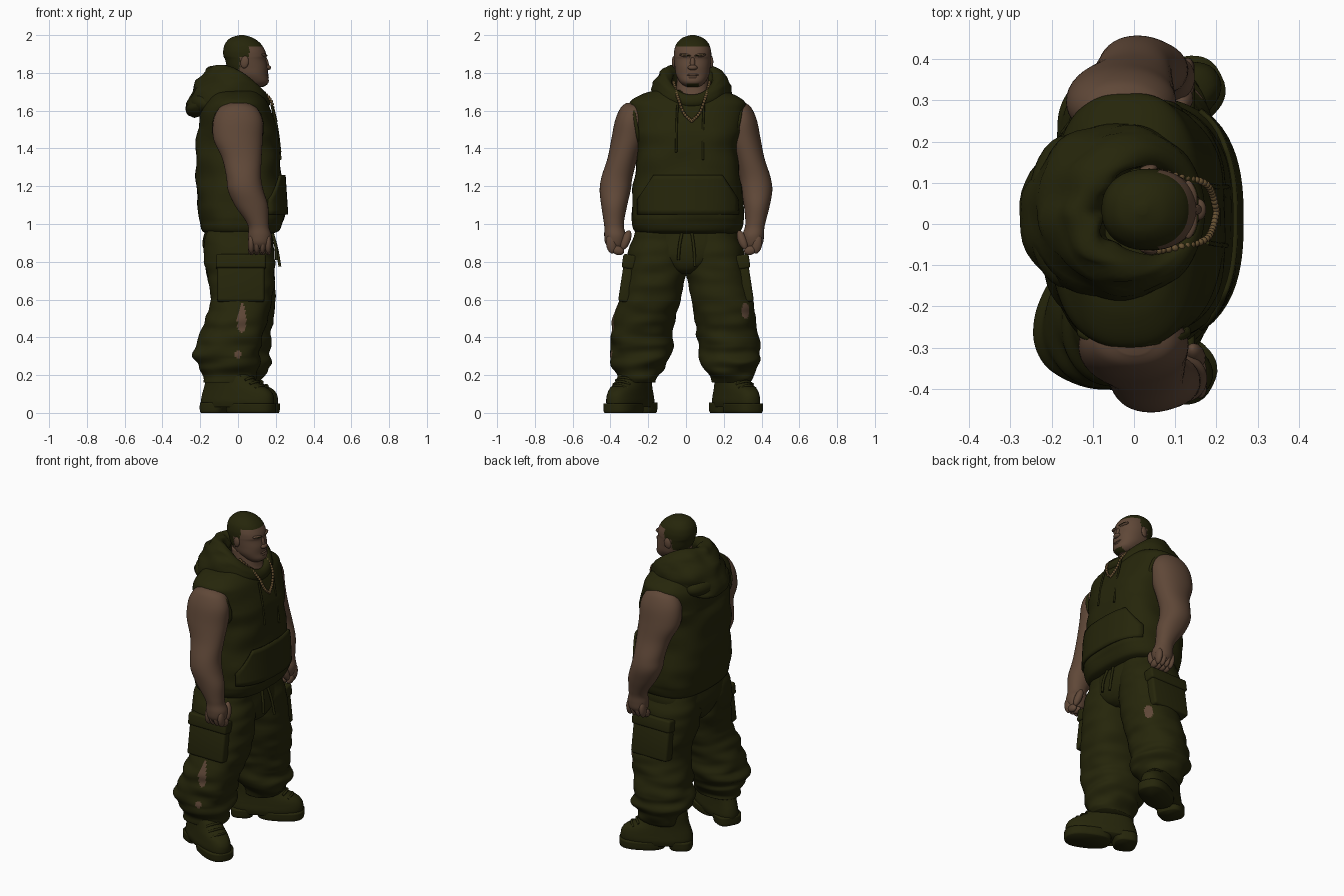
import bpy, bmesh, math
from mathutils import Vector, Matrix, Euler, noise


def material(name, rgb):
    m = bpy.data.materials.new(name)
    m.diffuse_color = (*rgb, 1)
    return m


GREEN = material("dark olive", (0.019, 0.019, 0.0032))
SKIN = material("brown skin", (0.115, 0.064, 0.039))
GOLD = material("dull gold", (0.14, 0.085, 0.032))


def finish(name, bm, mats, rule=None):
    bmesh.ops.recalc_face_normals(bm, faces=bm.faces)
    bm.normal_update()
    for f in bm.faces:
        f.smooth = True
        if rule:
            f.material_index = rule(f.calc_center_median(), f.normal)
    me = bpy.data.meshes.new(name)
    bm.to_mesh(me)
    bm.free()
    for m in mats:
        me.materials.append(m)
    ob = bpy.data.objects.new(name, me)
    bpy.context.collection.objects.link(ob)
    return ob


def spow(v, e):
    return math.copysign(abs(v) ** e, v)


def smooth_rows(rows, count):
    # Catmull-Rom interpolation of the section table
    out = []
    for i in range(count):
        t = i / (count - 1) * (len(rows) - 1)
        k = min(int(t), len(rows) - 2)
        f = t - k
        a, b, c, d = (rows[max(0, min(len(rows) - 1, k + j))] for j in (-1, 0, 1, 2))
        out.append([0.5 * (2 * q + (r - p) * f + (2 * p - 5 * q + 4 * r - s) * f * f
                           + (3 * q - p - 3 * r + s) * f ** 3)
                    for p, q, r, s in zip(a, b, c, d)])
    return out


def skin_rings(bm, rings, closed=False):
    n = len(rings[0])
    vs = [[bm.verts.new(p) for p in r] for r in rings]
    for i in range(len(vs) if closed else len(vs) - 1):
        a, b = vs[i], vs[(i + 1) % len(vs)]
        for j in range(n):
            bm.faces.new((a[j], a[(j + 1) % n], b[(j + 1) % n], b[j]))
    if not closed:
        bm.faces.new(vs[0])
        bm.faces.new(vs[-1])


def loft(name, rows, mats, n=48, count=50, p=2.3, wrinkle=None, fz=14, rule=None, place=None):
    """rows: (z, centre x, radius x, centre y, radius y)"""
    bm = bmesh.new()
    rings = []
    for z, cx, rx, cy, ry in smooth_rows(rows, count):
        ring = []
        for j in range(n):
            t = 2 * math.pi * j / n
            x, y = rx * spow(math.cos(t), 2 / p), ry * spow(math.sin(t), 2 / p)
            k = 1
            if wrinkle:
                k += wrinkle(z) * noise.noise(Vector(((cx + x) * 6, (cy + y) * 6, z * fz)))
            ring.append((cx + x * k, cy + y * k, z))
        rings.append(ring)
    skin_rings(bm, rings)
    if place:
        bm.transform(place)
    return finish(name, bm, mats, rule)


def ball(name, loc, r, mat, rot=(0, 0, 0), seg=20):
    bm = bmesh.new()
    bmesh.ops.create_uvsphere(bm, u_segments=seg, v_segments=seg // 2 + 2, radius=1)
    bm.transform(Matrix.LocRotScale(Vector(loc), Euler(rot), Vector(r)))
    return finish(name, bm, [mat])


def box(name, loc, size, mat, rot, bevel):
    bm = bmesh.new()
    bmesh.ops.create_cube(bm, size=1)
    bm.transform(Matrix.Diagonal((*size, 1)))
    bmesh.ops.bevel(bm, geom=bm.edges[:], offset=bevel, segments=3, affect='EDGES', profile=0.5)
    bm.transform(Matrix.LocRotScale(Vector(loc), Euler(rot), None))
    return finish(name, bm, [mat])


def tube(name, pts, r, mat, cyclic=False):
    cu = bpy.data.curves.new(name, 'CURVE')
    cu.dimensions = '3D'
    cu.bevel_depth, cu.bevel_resolution, cu.resolution_u = r, 2, 6
    cu.use_fill_caps = True
    sp = cu.splines.new('BEZIER')
    sp.bezier_points.add(len(pts) - 1)
    for b, q in zip(sp.bezier_points, pts):
        b.co = q
        b.handle_left_type = b.handle_right_type = 'AUTO'
    sp.use_cyclic_u = cyclic
    cu.materials.append(mat)
    ob = bpy.data.objects.new(name, cu)
    bpy.context.collection.objects.link(ob)
    return ob


# sleeveless hoodie body
loft("hoodie_body", [
    (0.95, 0.01, 0.175, 0.01, 0.26), (0.965, 0.015, 0.205, 0.01, 0.28), (1.01, 0.02, 0.222, 0.01, 0.293),
    (1.06, 0.02, 0.23, 0.01, 0.30), (1.2, 0.0075, 0.2275, 0.008, 0.285), (1.4, 0, 0.222, 0.01, 0.268),
    (1.5, 0, 0.208, 0.01, 0.288), (1.6, -0.012, 0.186, 0.01, 0.306), (1.65, -0.01, 0.162, 0.01, 0.3),
    (1.69, -0.01, 0.13, 0.01, 0.235), (1.71, 0, 0.10, 0.01, 0.16)],
    [GREEN], n=80, count=90, p=2.7, wrinkle=lambda z: 0.05 if z < 1.5 else 0.02, fz=10)

# front pouch pocket, following the belly curve
bm = bmesh.new()
grid = []
for i in range(9):
    z = 1.05 + 0.21 * i / 8
    half = 0.265 if z < 1.13 else 0.265 - 0.085 * (z - 1.13) / 0.13
    reach = 0.25 - 0.014 * i / 8
    grid.append([bm.verts.new((0.01 + reach * (1 - abs(half * u / 12 / 0.3) ** 2.6) ** (1 / 2.6),
                               0.01 + half * u / 12, z)) for u in range(-12, 13)])
for a, b in zip(grid, grid[1:]):
    for j in range(24):
        bm.faces.new((a[j], a[j + 1], b[j + 1], b[j]))
pouch = finish("pouch_pocket", bm, [GREEN])
mod = pouch.modifiers.new("thickness", 'SOLIDIFY')
mod.thickness, mod.offset = 0.012, 0

# folded-down hood: ring round the neck, thick and leaning in at the back
bm = bmesh.new()
rings = []
for i in range(64):
    t = 2 * math.pi * i / 64
    c, s = math.cos(t), math.sin(t)
    b = (1 - c) / 2
    a, h = 0.024 + 0.05 * b, 0.033 + 0.105 * b
    zc = 1.652 + 0.048 * b + 0.055 * s * s
    ring = []
    for j in range(28):
        u = 2 * math.pi * j / 28
        off = a * math.cos(u) - (0.1 + 0.35 * b) * h * math.sin(u)
        off += 0.03 * b * noise.noise(Vector((c * 2 + math.cos(u) * 1.5, s * 2, math.sin(u) * 2.5)))
        ring.append((c * (0.148 + 0.03 * b + off), 0.03 + s * (0.155 + off), zc + h * math.sin(u)))
    rings.append(ring)
skin_rings(bm, rings, True)
finish("hood_ring", bm, [GREEN])
ball("hood_hanging_fold", (-0.165, 0.03, 1.635), (0.095, 0.185, 0.075), GREEN, (0, 0.25, 0), 32)

# neck
loft("neck", [(1.60, 0.05, 0.10, 0.035, 0.10), (1.65, 0.05, 0.098, 0.035, 0.10),
              (1.70, 0.04, 0.085, 0.035, 0.088), (1.80, 0.03, 0.075, 0.035, 0.082)], [SKIN], count=16)


# head, with hair and chin beard coloured by height and position
def hair_rule(c, n):
    hair = c.z > 1.938 or (c.x < 0.06 and c.z > 1.885) or (c.x < 0.01 and c.z > 1.82)
    beard = c.z < 1.745 and c.x > 0.11 and abs(c.y - 0.035) < 0.032
    return 1 if hair or beard else 0


loft("head", [
    (1.725, 0.10, 0.03, 0.035, 0.03), (1.735, 0.095, 0.055, 0.035, 0.05), (1.755, 0.085, 0.078, 0.035, 0.07),
    (1.79, 0.065, 0.093, 0.035, 0.088), (1.83, 0.05, 0.107, 0.035, 0.094), (1.87, 0.04, 0.108, 0.035, 0.098),
    (1.89, 0.037, 0.114, 0.035, 0.099), (1.92, 0.032, 0.11, 0.035, 0.097), (1.955, 0.026, 0.094, 0.035, 0.085),
    (1.985, 0.02, 0.06, 0.035, 0.055), (2.0, 0.02, 0.012, 0.035, 0.012)],
    [SKIN, GREEN], n=80, count=90, p=2.2, rule=hair_rule)
ball("nose_bridge", (0.15, 0.035, 1.853), (0.012, 0.013, 0.034), SKIN, (0, -0.25, 0))
ball("nose_tip", (0.157, 0.035, 1.828), (0.018, 0.026, 0.014), SKIN)
ball("upper_lip", (0.153, 0.035, 1.789), (0.01, 0.032, 0.007), SKIN)
ball("lower_lip", (0.152, 0.035, 1.777), (0.011, 0.028, 0.008), SKIN)
for s in (-1, 1):
    ball("ear", (0.035, 0.035 + s * 0.098, 1.857), (0.022, 0.011, 0.033), SKIN, (0, 0.15, s * 0.2))
    ball("brow_ridge", (0.138, 0.035 + s * 0.038, 1.893), (0.014, 0.034, 0.01), SKIN, (s * 0.12, 0, s * 0.25))
    ball("eyebrow", (0.147, 0.035 + s * 0.038, 1.894), (0.007, 0.028, 0.003), GREEN, (s * 0.12, 0, s * 0.25))

# neck chain made of beads
half = smooth_rows([(0.2, 0.03, 1.545), (0.191, 0.07, 1.585), (0.173, 0.098, 1.655),
                    (0.125, 0.113, 1.705), (0.06, 0.125, 1.75)], 20)
for i, (x, y, z) in enumerate(half):
    for s in ((1, -1) if i else (1,)):
        ball("chain_bead", (x, 0.03 + s * (y - 0.03), z), (0.009, 0.009, 0.009), GOLD, seg=8)

# drawstrings of hood and trousers
tube("hood_string", [(0.178, -0.045, 1.63), (0.205, -0.05, 1.52), (0.224, -0.052, 1.38)], 0.006, GREEN)
tube("hood_string", [(0.178, 0.095, 1.63), (0.203, 0.09, 1.5), (0.226, 0.09, 1.34)], 0.006, GREEN)
tube("waist_string", [(0.18, -0.02, 0.96), (0.2, -0.035, 0.88), (0.205, -0.04, 0.81)], 0.008, GREEN)
tube("waist_string", [(0.18, 0.03, 0.96), (0.205, 0.042, 0.87), (0.222, 0.047, 0.775)], 0.008, GREEN)

# trouser seat
loft("trouser_seat", [(0.99, 0, 0.175, 0.01, 0.262), (0.9, 0, 0.185, 0.01, 0.275), (0.82, 0.01, 0.178, 0.008, 0.22),
                      (0.76, 0.015, 0.15, 0, 0.1), (0.735, 0.015, 0.11, 0, 0.05)],
     [GREEN], n=56, count=24, p=2.5, wrinkle=lambda z: 0.03)

ARM = [(1.64, 0, 0.05, 0.272, 0.045), (1.615, 0, 0.098, 0.28, 0.066), (1.55, 0, 0.13, 0.29, 0.085),
       (1.45, 0, 0.13, 0.305, 0.09), (1.35, 0.02, 0.105, 0.335, 0.08), (1.25, 0.03, 0.092, 0.365, 0.082),
       (1.18, 0.04, 0.094, 0.375, 0.082), (1.10, 0.07, 0.088, 0.38, 0.069), (1.02, 0.10, 0.062, 0.382, 0.055),
       (0.98, 0.11, 0.055, 0.38, 0.052), (0.94, 0.115, 0.062, 0.375, 0.058), (0.90, 0.115, 0.058, 0.374, 0.054),
       (0.87, 0.115, 0.045, 0.37, 0.038)]
LEG = [(0.98, 0, 0.165, 0.14, 0.12), (0.85, 0.005, 0.185, 0.15, 0.155), (0.72, 0.015, 0.178, 0.165, 0.16),
       (0.6, 0.022, 0.163, 0.19, 0.163), (0.5, 0, 0.165, 0.215, 0.163), (0.4, -0.03, 0.168, 0.227, 0.163),
       (0.31, -0.045, 0.175, 0.236, 0.163), (0.255, -0.035, 0.163, 0.24, 0.145), (0.2, -0.035, 0.138, 0.25, 0.115),
       (0.16, -0.04, 0.115, 0.252, 0.1)]
BOOT = [(0.03, 0, 0.205, 0, 0.078), (0.06, 0, 0.21, 0, 0.084), (0.095, 0, 0.205, 0, 0.08),
        (0.125, -0.008, 0.188, 0, 0.076), (0.16, -0.035, 0.15, 0, 0.072), (0.21, -0.06, 0.118, 0, 0.07),
        (0.25, -0.07, 0.1, 0, 0.068)]

for s in (-1, 1):
    # arm and hand; the left shoulder sits a little further back
    ax = -0.03 * (s > 0)

    def ay(y, z, s=s):
        return s * y - (0.02 * min(1, max(0, 1.15 - z) / 0.2) if s > 0 else 0)

    loft("arm", [(z, cx + ax, rx, ay(cy, z), ry) for z, cx, rx, cy, ry in ARM], [SKIN], n=40, count=64, p=2.1)
    for k in range(4):
        x = 0.07 + 0.03 * k + ax
        ball("finger", (x, ay(0.395, 0.9), 0.893), (0.018, 0.028, 0.05), SKIN, (-s * 0.15, 0, 0), 14)
        ball("finger_tip", (x, ay(0.36, 0.9), 0.86), (0.017, 0.034, 0.024), SKIN, (s * 0.3, 0, 0), 14)
    ball("thumb", (0.15 + ax, ay(0.318, 0.9), 0.915), (0.022, 0.024, 0.055), SKIN, (s * 0.35, -0.2, 0), 14)

    # ragged armhole rim
    rim = []
    for k in range(20):
        t = 2 * math.pi * k / 20
        rim.append((ax * 0.7 + 0.129 * math.cos(t), s * (0.268 + 0.024 * math.sin(t)) + 0.006,
                    1.512 + 0.13 * math.sin(t) + 0.003 * (-1) ** k))
    tube("armhole_rim", rim, 0.01, GREEN, True)

    # baggy trouser leg: torn holes on the outside of one, the front corner of the other
    def tear_rule(c, n, s=s):
        if s > 0:
            return int(n.x > 0.1 and ((c.y - 0.315) / 0.02) ** 2 + ((c.z - 0.54) / 0.042) ** 2 < 1)
        big = ((c.x - 0.02) / (0.022 - 0.1 * (c.z - 0.505))) ** 2 + ((c.z - 0.505) / 0.08) ** 2 < 1
        small = (c.x / 0.017) ** 2 + ((c.z - 0.31) / 0.022) ** 2 < 1
        return int(n.y < 0 and c.y < -0.2 and (big or small))

    loft("trouser_leg", [(z, cx + (0.04 if s > 0 else -0.01) * min(1, max(0, 0.7 - z) / 0.35), rx,
                          s * cy - 0.008 * (z < 0.6), ry) for z, cx, rx, cy, ry in LEG],
         [GREEN, SKIN], n=112, count=120, p=2.3, fz=17, rule=tear_rule,
         wrinkle=lambda z: 0.05 + 0.13 * max(0, 0.6 - z) / 0.4)

    # cargo pocket with flap
    box("cargo_pocket", (0.015, s * 0.308, 0.70), (0.25, 0.07, 0.23), GREEN, (s * 0.15, 0, 0), 0.014)
    box("cargo_flap", (0.015, s * 0.299, 0.80), (0.265, 0.075, 0.075), GREEN, (s * 0.15, 0, 0), 0.012)

    # boot: upper, split sole and laces, toes turned out
    place = Matrix.LocRotScale(Vector((0.008 + 0.01 * s, s * 0.28 - 0.015, 0)), Euler((0, 0, s * 0.47)), None)
    loft("boot_upper", BOOT, [GREEN], n=40, count=30, p=2.4, place=place)
    loft("boot_front_sole", [(0, 0.08, 0.13, 0, 0.08), (0.012, 0.08, 0.135, 0, 0.086), (0.05, 0.08, 0.136, 0, 0.087)],
         [GREEN], n=40, count=8, p=2.6, place=place)
    loft("boot_heel", [(0, -0.14, 0.062, 0, 0.068), (0.012, -0.14, 0.067, 0, 0.074), (0.055, -0.135, 0.072, 0, 0.076)],
         [GREEN], n=40, count=8, p=3, place=place)
    for k in range(4):
        x, z = 0.148 - 0.03 * k, 0.142 + 0.021 * k
        tube("boot_lace", [place @ Vector((x - 0.02, -0.05, z - 0.012)), place @ Vector((x, 0, z + 0.004)),
                           place @ Vector((x - 0.02, 0.05, z - 0.012))], 0.007, GREEN)
